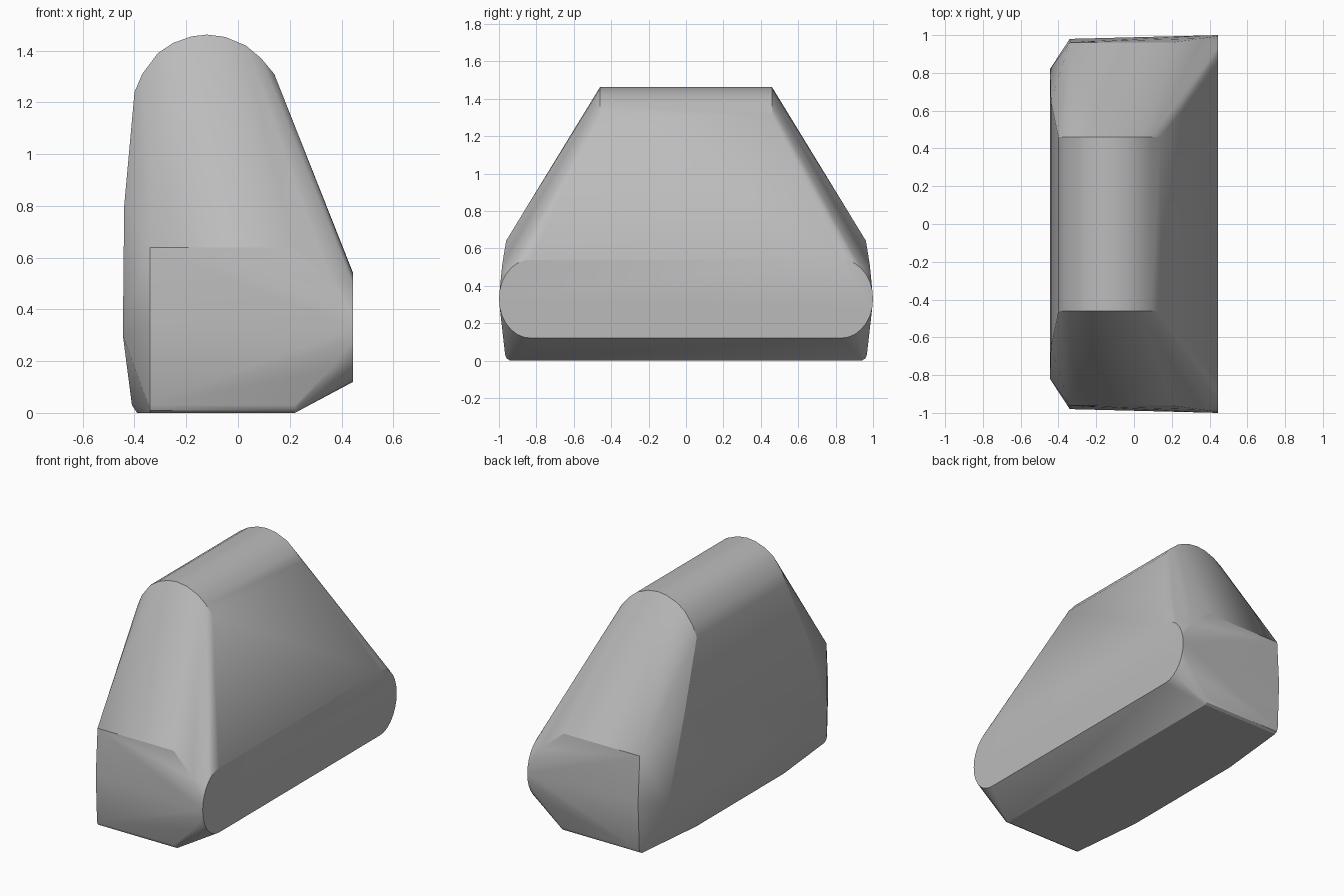
import bpy, bmesh, math

cube = bpy.data.objects.get("Cube")
if cube:
    bpy.data.objects.remove(cube, do_unlink=True)

mat = bpy.data.materials.new("plain grey")
mat.use_nodes = True
grey = (0.5, 0.5, 0.5, 1)
mat.diffuse_color = grey
mat.node_tree.nodes["Principled BSDF"].inputs["Base Color"].default_value = grey


def arc(cx, cz, rx, rz, start, end, steps):
    """Points on an elliptical arc, angles in degrees."""
    for i in range(steps + 1):
        a = math.radians(start + (end - start) * i / steps)
        yield cx + rx * math.cos(a), cz + rz * math.sin(a)


# Points of one half; each is mirrored across y
half = []

# Rounded ridge along the top
ridge = [(-0.40, 1.24), (-0.37, 1.31), (-0.31, 1.39), (-0.25, 1.43), (-0.18, 1.455),
         (-0.12, 1.462), (-0.05, 1.453), (0.03, 1.42), (0.09, 1.37), (0.14, 1.31)]
half += [(x, 0.46, z) for x, z in ridge]

# Flat oblong side face with round ends
half += [(0.445, y, z) for y, z in arc(0.83, 0.33, 0.17, 0.21, -90, 90, 14)]

# End face, slightly bulged, with a softened foot
half += [(-0.34, 0.962, 0.64), (-0.34, 0.98, 0.34), (0.21, 0.962, 0.64),
         (0.36, 0.983, 0.51), (0.36, 0.983, 0.17)]
for y, z in [(0.94, 0), (0.958, 0.01), (0.967, 0.03)]:
    half += [(-0.34, y, z), (0.22, y, z)]

# Back wall and its chamfered corners
half += [(-0.445, 0.82, 0.30), (-0.44, 0.65, 0.80),
         (-0.41, 0.45, 0.03), (-0.39, 0.45, 0)]

# Solid skin stretched over the points
bm = bmesh.new()
for x, y, z in half:
    for side in (-1, 1):
        bm.verts.new((x, side * y, z))
hull = bmesh.ops.convex_hull(bm, input=bm.verts)
loose = [v for v in bm.verts if not v.link_faces]
bmesh.ops.delete(bm, geom=loose, context='VERTS')
bmesh.ops.dissolve_limit(bm, angle_limit=math.radians(0.5), verts=bm.verts, edges=bm.edges)
bmesh.ops.recalc_face_normals(bm, faces=bm.faces)
mesh = bpy.data.meshes.new("rounded_wedge_body")
bm.to_mesh(mesh)
bm.free()
mesh.materials.append(mat)
body = bpy.data.objects.new("rounded_wedge_body", mesh)
bpy.context.collection.objects.link(body)

# Smooth the curved areas, keep the creases
bpy.ops.object.select_all(action='DESELECT')
body.select_set(True)
bpy.context.view_layer.objects.active = body
bpy.ops.object.shade_smooth_by_angle(angle=math.radians(22))
